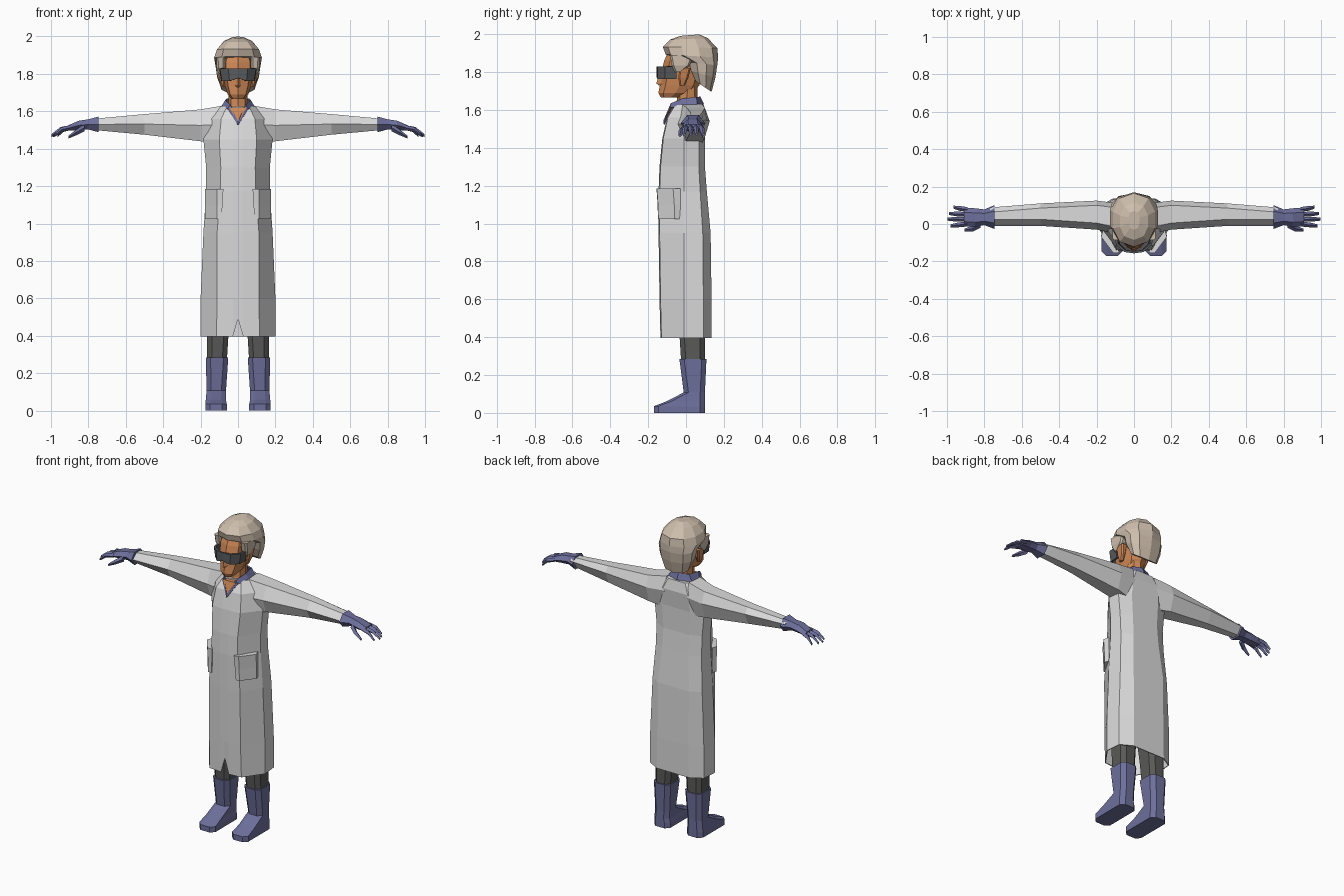
import bpy, bmesh, math
from mathutils import Vector

if "Cube" in bpy.data.objects:
    bpy.data.objects.remove(bpy.data.objects["Cube"])


def material(name, rgb):
    m = bpy.data.materials.new(name)
    m.diffuse_color = (*rgb, 1)
    m.use_nodes = True
    m.node_tree.nodes["Principled BSDF"].inputs["Base Color"].default_value = m.diffuse_color
    return m


WHITE = material("coat_white", (0.70, 0.70, 0.70))
BLUE = material("rubber_blue", (0.155, 0.16, 0.33))
SKIN = material("skin_tan", (0.62, 0.25, 0.095))
HAIR = material("hair_beige", (0.62, 0.52, 0.42))
GLASS = material("visor_grey", (0.10, 0.105, 0.11))
CLOTH = material("trouser_grey", (0.10, 0.10, 0.098))


def finish(bm, name, mat, mirror=False, thick=0):
    """Turn a bmesh into an object, mirrored in x if wanted."""
    if mirror:
        dup = bmesh.ops.duplicate(bm, geom=bm.verts[:] + bm.edges[:] + bm.faces[:])
        for v in dup["geom"]:
            if isinstance(v, bmesh.types.BMVert):
                v.co.x *= -1
    bmesh.ops.recalc_face_normals(bm, faces=bm.faces[:])
    me = bpy.data.meshes.new(name)
    bm.to_mesh(me)
    bm.free()
    me.materials.append(mat)
    ob = bpy.data.objects.new(name, me)
    bpy.context.collection.objects.link(ob)
    if thick:
        mod = ob.modifiers.new("thickness", "SOLIDIFY")
        mod.thickness, mod.offset = thick, -1
    return ob


def loft(bm, rings, closed=True, caps=(True, True)):
    """Skin a list of equal-length point rings."""
    rows = [[bm.verts.new(p) for p in r] for r in rings]
    n = len(rows[0])
    for a, b in zip(rows, rows[1:]):
        for i in range(n if closed else n - 1):
            j = (i + 1) % n
            bm.faces.new((a[i], a[j], b[j], b[i]))
    if closed and caps[0]:
        bm.faces.new(rows[0])
    if closed and caps[1]:
        bm.faces.new(rows[-1])


def oval(z, hw, yf, yb, n=8, tilt=0.0):
    """Horizontal ring with a vertex at front and back."""
    pts = []
    for k in range(n):
        a = 2 * math.pi * k / n - math.pi / 2
        c, s = math.cos(a), math.sin(a)
        if n % 4:
            c /= math.cos(math.pi / n / 1)
        c = math.copysign(abs(c) ** 0.8, c)
        pts.append((hw * c, (yf + yb) / 2 + (yb - yf) / 2 * s, z - tilt * s))
    return pts


def block(z, x0, x1, yf, yb, c=0.025):
    """Horizontal rectangle ring with chamfered corners."""
    return [(x0 + c, yf, z), (x1 - c, yf, z), (x1, yf + c, z), (x1, yb - c, z),
            (x1 - c, yb, z), (x0 + c, yb, z), (x0, yb - c, z), (x0, yf + c, z)]


def tube(bm, pts, radii):
    """Four-sided finger along a few points running in x."""
    loft(bm, [[(x, y - r, z), (x, y, z + r), (x, y + r, z), (x, y, z - r)]
              for (x, y, z), r in zip(pts, radii)])


def both(half):
    """Mirror a half section that starts and ends on x = 0."""
    return half + [(-x, y, z) for x, y, z in half[-2:0:-1]]


# long coat, open at the hem with a front notch
rings = []
for z, xa, xs, yf, yb in [(.395, .115, .20, -.135, .135), (.60, .112, .20, -.14, .135),
                          (.95, .112, .185, -.145, .13), (1.17, .095, .17, -.145, .11),
                          (1.30, .092, .17, -.14, .10), (1.45, .10, .185, -.125, .10),
                          (1.56, .09, .155, -.10, .11), (1.625, .06, .10, -.06, .095)]:
    notch = .49 if z < .4 else z
    rings.append(both([(0, yf, notch), (.028, yf, z), (xa, yf * .96, z), (xs, -.01, z),
                       (xs * .96, yb * .68, z), (xa, yb, z), (0, yb, z)]))
bm = bmesh.new()
loft(bm, rings, caps=(False, True))
finish(bm, "coat", WHITE, thick=.006)

# sleeves
bm = bmesh.new()
loft(bm, [[(x, yf, zm), (x, yf + .035, zt), (x, yb - .025, zt), (x, yb, zm + .015),
           (x, yb - .03, zb), (x, yf + .03, zb)]
          for x, yf, yb, zt, zm, zb in [(.08, -.055, .11, 1.63, 1.53, 1.42),
                                        (.20, -.03, .125, 1.61, 1.525, 1.44),
                                        (.50, -.01, .11, 1.585, 1.532, 1.475),
                                        (.77, -.012, .088, 1.56, 1.53, 1.50)]])
finish(bm, "sleeves", WHITE, mirror=True)

# pockets on the slanted front panels
bm = bmesh.new()
loft(bm, [[(.078 + o, -.148 - p, z), (.112, -.146 - p, z), (.176, -.06 - p, z),
           (.165, -.03, z), (.09, -.12, z)]
          for z, p, o in [(1.025, .0, .01), (1.10, .002, .005), (1.185, .008, 0)]])
finish(bm, "pockets", WHITE, mirror=True)

# collar, rising round the neck from the V at the chest
lower = [(0, -.119, 1.525), (.055, -.082, 1.612), (.092, -.01, 1.622), (.085, .06, 1.625), (0, .095, 1.63)]
upper = [(0, -.119, 1.545), (.042, -.08, 1.635), (.068, -.02, 1.66), (.06, .055, 1.668), (0, .075, 1.67)]
bm = bmesh.new()
loft(bm, [both(lower), both(upper)], caps=(False, False))
finish(bm, "collar", BLUE, thick=.008)

# bare chest in the V
bm = bmesh.new()
front = [(0, -.117, 1.535), (.045, -.088, 1.62), (-.045, -.088, 1.62)]
loft(bm, [front, [(x, y + .03, z) for x, y, z in front]])
finish(bm, "chest", SKIN)

# neck, head and nose
bm = bmesh.new()
loft(bm, [oval(z, w, f, b) for z, w, f, b in [(1.56, .06, -.085, .06), (1.63, .05, -.05, .06),
                                             (1.72, .05, -.045, .06)]])
finish(bm, "neck", SKIN)
bm = bmesh.new()
loft(bm, [oval(z, w, f, b) for z, w, f, b in [(1.665, .034, -.132, -.03), (1.69, .055, -.146, .04),
                                             (1.73, .068, -.138, .07), (1.80, .082, -.130, .09),
                                             (1.86, .086, -.115, .10), (1.94, .06, -.08, .09)]])
finish(bm, "head", SKIN)
bm = bmesh.new()
loft(bm, [[(0, y1, z), (w, -.125, z), (-w, -.125, z)]
          for z, y1, w in [(1.728, -.142, .012), (1.74, -.157, .017), (1.80, -.136, .009)]])
finish(bm, "nose", SKIN)

# ears
bm = bmesh.new()
loft(bm, [block(z, .07, x1, f, b, .008) for z, x1, f, b in [(1.73, .088, -.035, -.005),
                                                          (1.77, .10, -.04, .012),
                                                          (1.82, .108, -.035, .025)]])
finish(bm, "ears", SKIN, mirror=True)

# wraparound visor
band = [(-.098, -.05), (-.094, -.11), (-.05, -.15), (0, -.157), (.05, -.15), (.094, -.11), (.098, -.05)]
bm = bmesh.new()
loft(bm, [[(x * .92, y, 1.762 + (.016 if x == 0 else 0)) for x, y in band],
          [(x * 1.03, y, 1.829) for x, y in band]], closed=False)
finish(bm, "visor", GLASS, thick=.012)

# faceted hair and the side locks in front of the ears
bm = bmesh.new()
loft(bm, [oval(z, w, f, b, 10, t) for z, w, f, b, t in [
    (1.725, .088, .045, .135, .03), (1.79, .112, .015, .155, .02), (1.845, .12, .0, .165, .01),
    (1.885, .127, -.108, .17, .008), (1.93, .113, -.122, .165, .003),
    (1.975, .075, -.085, .115, -.004), (1.995, .03, -.03, .07, -.004)]])
finish(bm, "hair", HAIR)
bm = bmesh.new()
loft(bm, [block(z, .07, x1, f, b, .01) for z, x1, f, b in [(1.80, .105, -.06, -.025),
                                                         (1.835, .115, -.075, .02),
                                                         (1.89, .116, -.085, .04)]])
finish(bm, "side_locks", HAIR, mirror=True)

# gloves: flared cuff, palm, fingers and thumb
bm = bmesh.new()
loft(bm, [[(x, y - w, z), (x, y - w * .5, z + h), (x, y + w * .5, z + h),
           (x, y + w, z), (x, y + w * .5, z - h), (x, y - w * .5, z - h)]
          for x, y, z, w, h in [(.745, .037, 1.53, .064, .042), (.80, .036, 1.53, .042, .027),
                                (.85, .034, 1.525, .05, .025), (.91, .038, 1.51, .05, .014)]])
for y0, y1, x1 in [(.077, .09, .965), (.051, .056, .988), (.025, .026, .998), (0, -.01, .982)]:
    tube(bm, [(.89, y0, 1.514), ((.9 + x1) / 2, (y0 + y1) / 2, 1.503), (x1, y1, 1.47)],
         [.013, .013, .008])
tube(bm, [(.82, .0, 1.513), (.86, -.024, 1.49), (.905, -.032, 1.463)], [.02, .016, .008])
finish(bm, "gloves", BLUE, mirror=True)

# trouser legs
bm = bmesh.new()
loft(bm, [block(z, x0, .165, f, .10) for z, x0, f in [(.26, .06, -.025), (.42, .05, -.035), (.75, .02, -.06)]])
finish(bm, "trouser_legs", CLOTH, mirror=True)

# boots
bm = bmesh.new()
loft(bm, [block(z, x0, x1, f, b) for z, x0, x1, f, b in [
    (0, .06, .175, -.17, .10), (.035, .06, .175, -.17, .10), (.06, .065, .172, -.105, .10),
    (.108, .064, .168, -.012, .10), (.285, .052, .172, -.035, .108)]])
finish(bm, "boots", BLUE, mirror=True)
